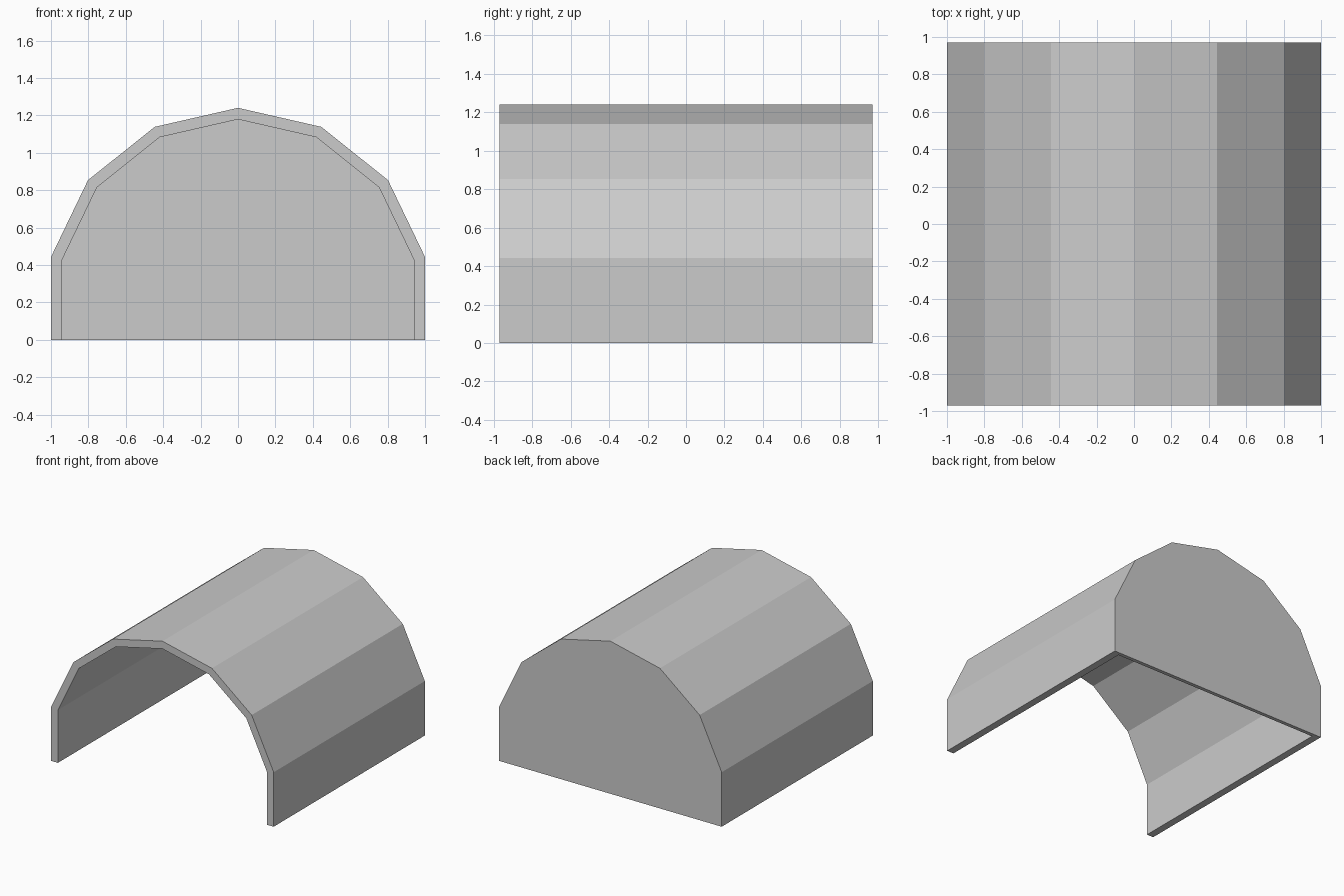
import bpy, bmesh, math

cube = bpy.data.objects.get("Cube")
if cube:
    bpy.data.objects.remove(cube, do_unlink=True)

HALF_DEPTH = 0.97
BACK_THICKNESS = 0.03
STEP = math.tau / 14          # arch follows a 14-sided circle
OUTER_R = 1 / math.sin(3 * STEP)
INNER_R = 0.94 / math.sin(3 * STEP)
CENTRE_Z = 1.24 - OUTER_R

grey = bpy.data.materials.new("plain grey")
grey.use_nodes = True
grey.diffuse_color = (0.6, 0.6, 0.6, 1)
grey.node_tree.nodes["Principled BSDF"].inputs["Base Color"].default_value = grey.diffuse_color

bm = bmesh.new()


def arch(radius, y):
    """Open arch outline from the left foot over the top to the right foot."""
    pts = [(radius * math.sin(k * STEP), CENTRE_Z + radius * math.cos(k * STEP))
           for k in range(3, -4, -1)]
    pts = [(pts[0][0], 0)] + pts + [(pts[-1][0], 0)]
    return [bm.verts.new((x, y, z)) for x, z in pts]


def bridge(a, b):
    """Quads between two outlines."""
    for i in range(len(a) - 1):
        bm.faces.new((a[i], a[i + 1], b[i + 1], b[i]))


outer_front = arch(OUTER_R, -HALF_DEPTH)
outer_back = arch(OUTER_R, HALF_DEPTH)
inner_front = arch(INNER_R, -HALF_DEPTH)
inner_back = arch(INNER_R, HALF_DEPTH - BACK_THICKNESS)

# Roof and side skins, front rim
bridge(outer_front, outer_back)
bridge(inner_back, inner_front)
bridge(inner_front, outer_front)

# Back wall, outside and inside
bm.faces.new(outer_back)
bm.faces.new(inner_back)

# Underside of the two sides and of the back wall
for i in (0, -1):
    bm.faces.new((outer_front[i], outer_back[i], inner_back[i], inner_front[i]))
bm.faces.new((outer_back[0], outer_back[-1], inner_back[-1], inner_back[0]))

bmesh.ops.recalc_face_normals(bm, faces=bm.faces)
mesh = bpy.data.meshes.new("arched_shelter")
bm.to_mesh(mesh)
bm.free()
mesh.materials.append(grey)
shelter = bpy.data.objects.new("arched_shelter", mesh)
bpy.context.collection.objects.link(shelter)
